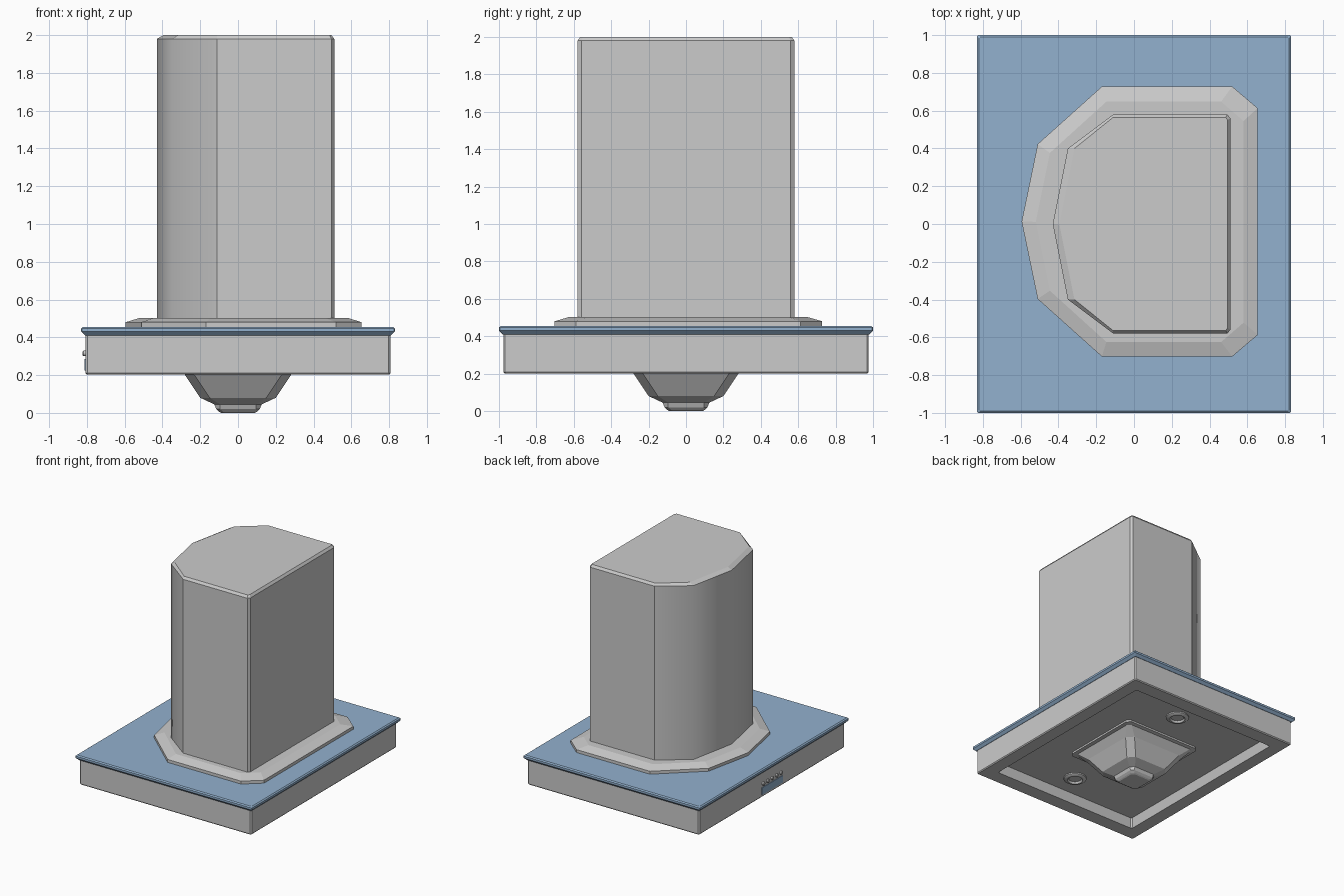
import bpy, bmesh
from math import radians
from mathutils import Matrix

old = bpy.data.objects.get("Cube")
if old:
    bpy.data.objects.remove(old, do_unlink=True)


def material(name, color):
    m = bpy.data.materials.new(name)
    m.use_nodes = True
    m.diffuse_color = (*color, 1)
    m.node_tree.nodes["Principled BSDF"].inputs["Base Color"].default_value = (*color, 1)
    return m


steel = material("brushed grey steel", (0.6, 0.6, 0.6))
glass = material("blue glass", (0.29, 0.44, 0.62))


def finish(name, bm, mat):
    bmesh.ops.recalc_face_normals(bm, faces=bm.faces[:])
    mesh = bpy.data.meshes.new(name)
    bm.to_mesh(mesh)
    bm.free()
    mesh.materials.append(mat)
    obj = bpy.data.objects.new(name, mesh)
    bpy.context.collection.objects.link(obj)
    return obj


def loft(name, rings, mat, smooth=None):
    """Skin a stack of (outline, z) rings and cap both ends."""
    bm = bmesh.new()
    loops = [[bm.verts.new((x, y, z)) for x, y in outline] for outline, z in rings]
    n = len(loops[0])
    for a, b in zip(loops, loops[1:]):
        for i in range(n):
            j = (i + 1) % n
            bm.faces.new((a[i], a[j], b[j], b[i]))
    bm.faces.new(loops[0])
    bm.faces.new(loops[-1])
    if smooth:
        for f in bm.faces:
            f.smooth = smooth(f)
        for e in bm.edges:
            e.smooth = all(f.smooth for f in e.link_faces)
    return finish(name, bm, mat)


def rect(hx, hy, c):
    """Rectangle with chamfered corners."""
    return [(hx, -hy + c), (hx, hy - c), (hx - c, hy), (-hx + c, hy),
            (-hx, hy - c), (-hx, -hy + c), (-hx + c, -hy), (hx - c, -hy)]


def mirrored(half):
    """Outline from its +y half, mirrored across y = 0."""
    return half + [(x, -y) for x, y in reversed(half) if y > 0]


# Chimney: flat wall side, faceted rounded front
chimney_wall = mirrored([(0.51, 0.56), (0.495, 0.58), (-0.11, 0.58), (-0.35, 0.40), (-0.43, 0)])
chimney_rim = mirrored([(0.495, 0.55), (0.485, 0.565), (-0.11, 0.565), (-0.315, 0.40), (-0.395, 0)])
loft("chimney", [(chimney_wall, 0.45), (chimney_wall, 1.98), (chimney_rim, 2.0)], steel,
     smooth=lambda f: f.normal.z < 0.3 and f.calc_center_median().x < -0.15
     and abs(f.calc_center_median().z - 1.2) < 0.3)

# Sloped collar around the chimney foot
collar = [(x, y + 0.013) for x, y in mirrored(
    [(0.655, 0.60), (0.52, 0.715), (-0.17, 0.715), (-0.51, 0.41), (-0.595, 0)])]
collar_top = [(0.03 + (x - 0.03) * 0.88, y * 0.89) for x, y in collar]
loft("collar", [(collar, 0.45), (collar, 0.48), (collar_top, 0.503)], steel)

# Glass canopy plate
loft("glass_plate", [(rect(0.81, 0.98, 0.005), 0.41), (rect(0.83, 1.0, 0.005), 0.43),
                     (rect(0.83, 1.0, 0.005), 0.447), (rect(0.82, 0.99, 0.005), 0.455)], glass)

# Hood body with a recessed underside
loft("hood_body", [(rect(0.807, 0.977, 0.01), 0.41), (rect(0.807, 0.977, 0.01), 0.21),
                   (rect(0.80, 0.97, 0.01), 0.202), (rect(0.69, 0.85, 0.01), 0.202),
                   (rect(0.67, 0.83, 0.01), 0.28)], steel)

# Tapered intake below the recess, with a raised rim and a stepped tip
intake = [(0.36, 0.03, 0.285), (0.36, 0.03, 0.265), (0.33, 0.03, 0.26), (0.28, 0.05, 0.2),
          (0.2, 0.05, 0.08), (0.125, 0.03, 0.045), (0.115, 0.02, 0.02), (0.10, 0.02, 0.006),
          (0.09, 0.02, 0.0)]
loft("intake", [(rect(h, h, c), z) for h, c, z in intake], steel)


def disc_stack(name, rings, place, mat, sides=24):
    """Turned part from (radius, height) steps, placed by a matrix."""
    bm = bmesh.new()
    circle = bmesh.ops.create_circle(bm, segments=sides, radius=1)["verts"]
    unit = [(v.co.x, v.co.y) for v in circle]
    bm.free()
    obj = loft(name, [([(x * r, y * r) for x, y in unit], z) for r, z in rings], mat)
    obj.data.transform(place)
    obj.data.shade_smooth()
    bpy.ops.object.select_all(action="DESELECT")
    obj.select_set(True)
    bpy.context.view_layer.objects.active = obj
    bpy.ops.object.shade_smooth_by_angle(angle=radians(35))


# Two round lamps in the recess
for side, y in (("left", 0.63), ("right", -0.63)):
    disc_stack("lamp_" + side, [(0.09, 0.285), (0.09, 0.27), (0.075, 0.26), (0.06, 0.26),
                                (0.05, 0.275)], Matrix.Translation((0.08, y, 0)), steel)

# Row of push buttons on the rounded side of the hood
for i in range(5):
    place = Matrix.Translation((-0.80, (i - 2) * 0.06, 0.315)) @ Matrix.Rotation(radians(-90), 4, "Y")
    disc_stack("button_%d" % (i + 1), [(0.014, 0), (0.014, 0.018), (0.011, 0.022)], place, steel, 12)

# Thin display below the buttons
bm = bmesh.new()
bmesh.ops.create_cube(bm, size=1, matrix=Matrix.Translation((-0.808, 0, 0.255))
                      @ Matrix.Diagonal((0.008, 0.28, 0.06, 1)))
finish("display", bm, glass)
